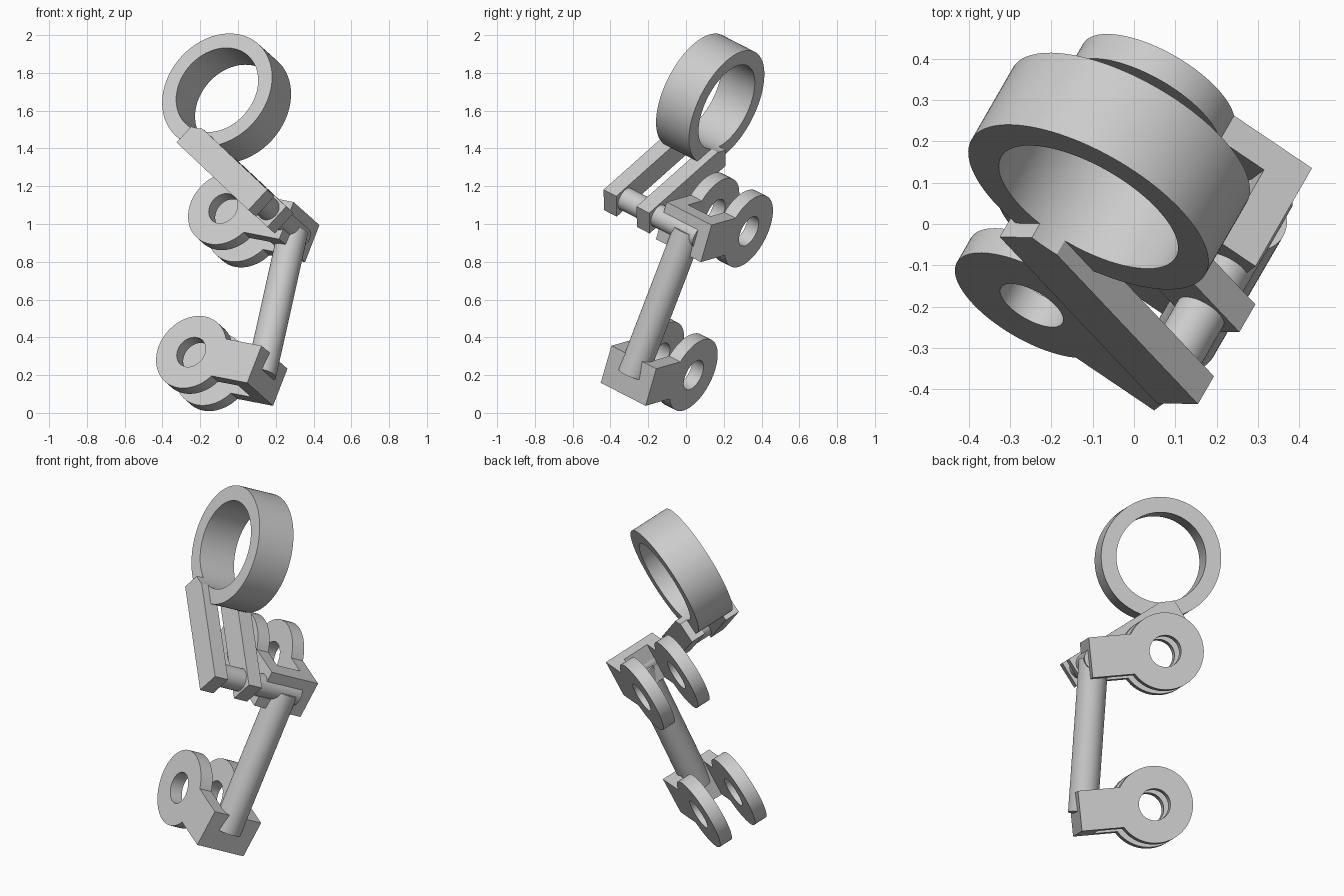
import bpy
import math
from mathutils import Matrix, Vector

if "Cube" in bpy.data.objects:
    bpy.data.objects.remove(bpy.data.objects["Cube"])

# One plain grey for the whole linkage
grey = bpy.data.materials.new("plain grey")
grey.use_nodes = True
colour = (0.6, 0.6, 0.6, 1)
grey.diffuse_color = colour
grey.node_tree.nodes["Principled BSDF"].inputs["Base Color"].default_value = colour

# Tilted frame of the mechanism: z runs along the pins, x from yoke to eye
pin_dir = Vector((0.456, 0.792, -0.406)).normalized()
up_dir = pin_dir.cross(Vector((-0.818, 0.552, 0.158))).normalized()
eye_dir = up_dir.cross(pin_dir)
FRAME = Matrix((eye_dir, up_dir, pin_dir)).transposed().to_4x4()


def arc(cx, cy, r, start, end, steps):
    return [(cx + r * math.cos(start + (end - start) * i / steps),
             cy + r * math.sin(start + (end - start) * i / steps))
            for i in range(steps + 1)]


def circle(cx, cy, r, steps=64):
    return arc(cx, cy, r, 0, math.tau, steps)[:-1]


def smooth(obj):
    obj.data.materials.clear()
    obj.data.materials.append(grey)
    bpy.ops.object.select_all(action='DESELECT')
    obj.select_set(True)
    bpy.context.view_layer.objects.active = obj
    bpy.ops.object.shade_smooth_by_angle(angle=math.radians(30))


def plate(name, loops, z, thickness):
    """Extrude an outline, with any holes, along the pin direction."""
    curve = bpy.data.curves.new(name, 'CURVE')
    curve.dimensions = '2D'
    curve.fill_mode = 'BOTH'
    curve.extrude = thickness / 2
    for loop in loops:
        spline = curve.splines.new('POLY')
        spline.points.add(len(loop) - 1)
        for point, (x, y) in zip(spline.points, loop):
            point.co = (x, y, 0, 1)
        spline.use_cyclic_u = True
    obj = bpy.data.objects.new(name, curve)
    bpy.context.collection.objects.link(obj)
    obj.matrix_world = FRAME @ Matrix.Translation((0, 0, z))
    bpy.ops.object.select_all(action='DESELECT')
    obj.select_set(True)
    bpy.context.view_layer.objects.active = obj
    bpy.ops.object.convert(target='MESH')
    smooth(bpy.context.view_layer.objects.active)


def cylinder(name, start, end, radius):
    a, b = FRAME @ Vector(start), FRAME @ Vector(end)
    bpy.ops.mesh.primitive_cylinder_add(vertices=64, radius=radius, depth=(b - a).length)
    obj = bpy.context.object
    obj.name = name
    obj.matrix_world = (Matrix.Translation((a + b) / 2)
                        @ (b - a).to_track_quat('Z', 'Y').to_matrix().to_4x4())
    smooth(obj)


# Forked yokes: a cross block and two round ears with holes
YOKE_Z, YOKE_W, EAR_T = -0.25, 0.30, 0.075
REACH, HALF, EAR_R, HOLE_R = 0.409, 0.109, 0.209, 0.086


def yoke(prefix, face_x, y):
    eye_x = face_x + REACH
    sweep = math.pi - math.asin(HALF / EAR_R)
    outline = [(face_x, y - HALF)] + arc(eye_x, y, EAR_R, -sweep, sweep, 56) + [(face_x, y + HALF)]
    for side, label in ((-1, "front"), (1, "back")):
        plate(f"{prefix}_{label}_ear", [outline, circle(eye_x, y, HOLE_R)],
              YOKE_Z + side * (YOKE_W - EAR_T) / 2, EAR_T)
    block = [(face_x, y - HALF), (face_x + 0.1, y - HALF),
             (face_x + 0.1, y + HALF), (face_x, y + HALF)]
    plate(f"{prefix}_cross_block", [block], YOKE_Z, YOKE_W - 2 * EAR_T)


LOW, HIGH = (-0.264, 0.152), (-0.121, 0.972)
yoke("lower", *LOW)
yoke("upper", *HIGH)

# Round rod joining the yokes, and the hinge pin at its top
INSET = 0.04
elbow = (HIGH[0] + INSET, HIGH[1])
cylinder("connecting_rod", (LOW[0] + INSET, LOW[1], YOKE_Z), (*elbow, YOKE_Z), 0.08)
cylinder("hinge_pin", (*elbow, -0.70), (*elbow, -0.17), 0.063)

# Ring and its two arms, laid out along the arm direction from the pin
ARM_ANGLE = math.radians(26.5)
RING_Z, RING_R, BORE_R = -0.602, 0.327, 0.244
ring_s, ring_p = 0.656, 0.275


def from_pin(s, p):
    c, k = math.cos(ARM_ANGLE), math.sin(ARM_ANGLE)
    return elbow[0] + s * c - p * k, elbow[1] + s * k + p * c


centre = from_pin(ring_s, ring_p)
plate("ring", [circle(*centre, RING_R, 96), circle(*centre, BORE_R, 96)], RING_Z, 0.22)

# Arm ends follow the bore of the ring
half, tail, tip = 0.0735, -0.075, 0.585
tip_angle = -math.acos((tip - ring_s) / BORE_R)
top_angle = -math.pi - math.asin((half - ring_p) / BORE_R)
arm = [(tail, -half), (tip, -half)]
arm += arc(ring_s, ring_p, BORE_R, tip_angle, top_angle, 8)
arm += [(tail, half)]
for side, label in ((-1, "front"), (1, "back")):
    plate(f"{label}_arm", [[from_pin(*point) for point in arm]], RING_Z + side * 0.11, 0.085)
